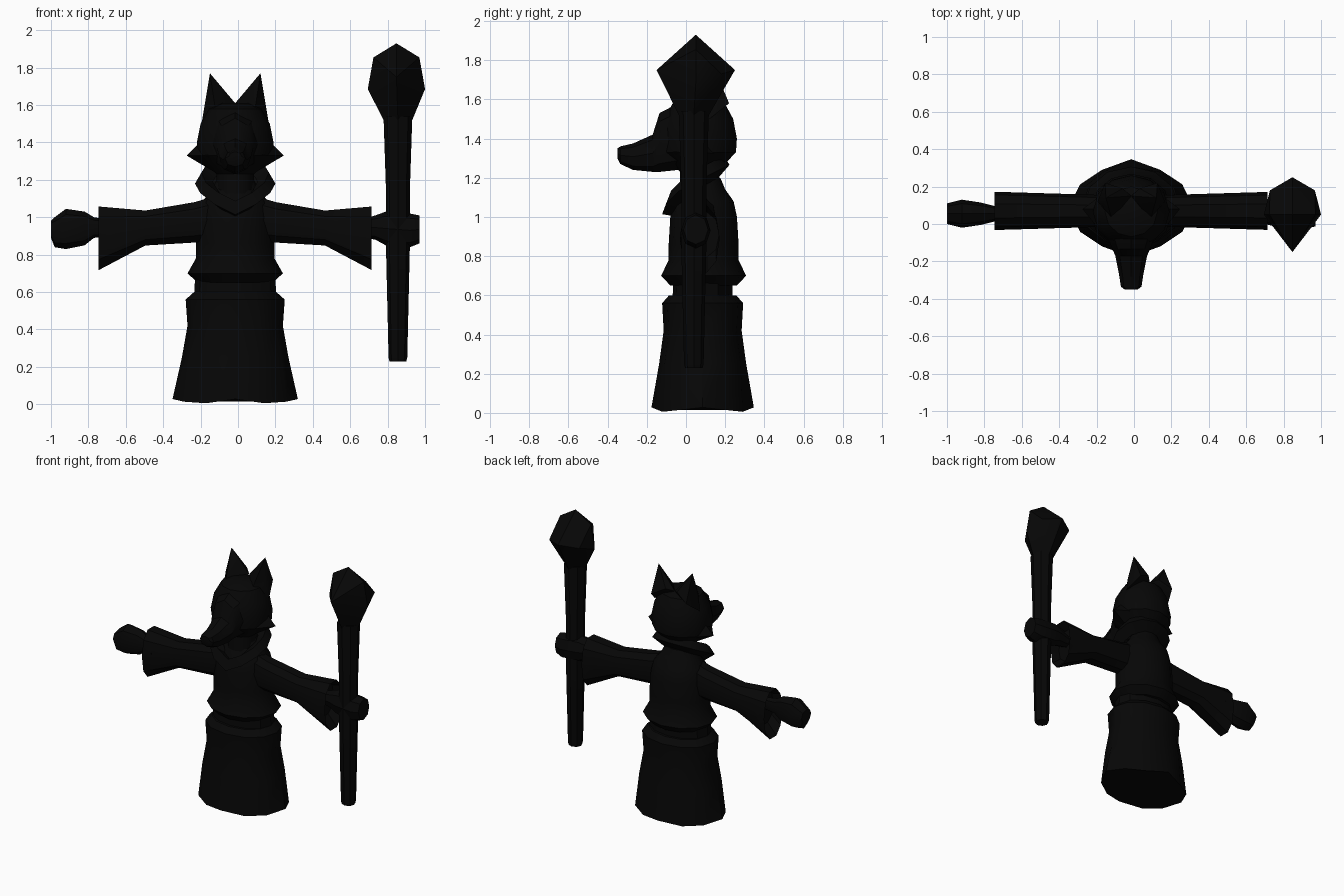
import bpy
import bmesh
import math
from mathutils import Vector

default_cube = bpy.data.objects.get("Cube")
if default_cube:
    bpy.data.objects.remove(default_cube)

# Shared measurements
CENTRE = -.015
BODY_Y = .085
SHAFT = Vector((.855, .04, 0))

near_black = bpy.data.materials.new("near black")
near_black.use_nodes = True
colour = (.002, .002, .002, 1)
near_black.diffuse_color = colour
shader = near_black.node_tree.nodes["Principled BSDF"]
shader.inputs["Base Color"].default_value = colour


def finish(bm, name):
    """Turn the bmesh into a shaded object."""
    bmesh.ops.recalc_face_normals(bm, faces=bm.faces)
    mesh = bpy.data.meshes.new(name)
    bm.to_mesh(mesh)
    bm.free()
    mesh.materials.append(near_black)
    part = bpy.data.objects.new(name, mesh)
    bpy.context.collection.objects.link(part)
    bpy.ops.object.select_all(action='DESELECT')
    part.select_set(True)
    bpy.context.view_layer.objects.active = part
    bpy.ops.object.shade_smooth_by_angle(angle=math.radians(35))


def loft(name, sections, sides=12, boxiness=.95, adjust=None, capped=True):
    """Skin through sections given as (centre, first radius vector, second radius vector)."""
    bm = bmesh.new()
    loops = []
    for centre, across, along in sections:
        loop = []
        for step in range(sides):
            angle = math.tau * step / sides
            c, s = math.cos(angle), math.sin(angle)
            point = (centre + across * math.copysign(abs(c) ** boxiness, c)
                     + along * math.copysign(abs(s) ** boxiness, s))
            if adjust:
                adjust(point)
            loop.append(bm.verts.new(point))
        loops.append(loop)
    for lower, upper in zip(loops, loops[1:]):
        for i in range(sides):
            j = (i + 1) % sides
            bm.faces.new((lower[i], lower[j], upper[j], upper[i]))
    if capped:
        bm.faces.new(loops[0])
        bm.faces.new(loops[-1])
    finish(bm, name)


def hull(name, points):
    """Faceted solid wrapped tightly around a few points."""
    bm = bmesh.new()
    for point in points:
        bm.verts.new(point)
    result = bmesh.ops.convex_hull(bm, input=bm.verts)
    inside = [g for g in result["geom_interior"] if isinstance(g, bmesh.types.BMVert)]
    bmesh.ops.delete(bm, geom=inside, context='VERTS')
    finish(bm, name)


def stacked(profile, depth=.78, x=CENTRE, y=BODY_Y):
    """Level sections from (height, half width); depth is a share of the width."""
    return [(Vector((x, y, height)), Vector((width, 0, 0)), Vector((0, width * depth, 0)))
            for height, width in profile]


def sideways(profile, y, thickness):
    """Upright sections across x from (x, bottom, top)."""
    return [(Vector((x, y, (bottom + top) / 2)), Vector((0, thickness(x), 0)),
             Vector((0, 0, (top - bottom) / 2))) for x, bottom, top in profile]


def shape_hem(point):
    """Wave the hem and pull it in between the front, back and sides."""
    if point.z < .05:
        dx, dy = point.x - CENTRE, point.y - BODY_Y
        turn = math.atan2(dy, dx)
        pull = 1 - .11 * math.sin(2 * turn) ** 2
        point.x = CENTRE + dx * pull
        point.y = BODY_Y + dy * pull
        point.z += .012 * math.cos(4 * turn)


def tilt(point):
    """Drop the collar to a point on the chest and raise it at the nape."""
    point.z += (point.y - .05) / 2
    if point.y < 0:
        point.z += (abs(point.x - CENTRE) - .2) * .4


# Robe: flared skirt, waist band, tunic and neck
loft("skirt", stacked([(.016, .335), (.25, .285), (.42, .255), (.56, .265), (.6, .22)]),
     adjust=shape_hem)
loft("waist_band", stacked([(.57, .22), (.67, .215)], depth=.7))
loft("tunic", stacked([(.65, .2), (.7, .255), (.78, .21), (.86, .21),
                       (1, .2), (1.08, .18), (1.14, .13), (1.2, .1)], depth=.85, y=.09),
     boxiness=1)
loft("neck", stacked([(1.1, .1), (1.28, .1)], depth=1, y=.07))
loft("collar", stacked([(1.14, .14), (1.18, .215), (1.24, .18), (1.19, .12)], depth=.8, y=.05),
     adjust=tilt, capped=False)

# Head, with the snout and brow in one taper
loft("head", stacked([(1.23, .1), (1.33, .2), (1.4, .205), (1.5, .185), (1.58, .14), (1.61, .07)],
                     depth=.95, y=.065), boxiness=1)
snout = []
for y, width, bottom, top in [(-.35, .035, 1.3, 1.35), (-.335, .055, 1.27, 1.36),
                              (-.27, .065, 1.24, 1.375), (-.17, .085, 1.23, 1.42),
                              (-.135, .1, 1.23, 1.53), (-.04, .14, 1.24, 1.58),
                              (.05, .14, 1.26, 1.6)]:
    snout.append((Vector((CENTRE, y, (bottom + top) / 2)), Vector((width, 0, 0)),
                  Vector((0, 0, (top - bottom) / 2))))
loft("snout", snout, sides=8)

# Paired parts: ears, cheek tufts and flared sleeves
for label, side in (("left", 1), ("right", -1)):
    def mirrored(points):
        return [(CENTRE + side * x, y, z) for x, y, z in points]

    hull(label + "_ear", mirrored([(.135, .14, 1.77), (.155, .1, 1.6), (.18, .12, 1.5),
                                   (.14, .22, 1.58), (.045, .19, 1.63), (.045, .1, 1.63),
                                   (0, .15, 1.61), (.1, .01, 1.54)]))
    hull(label + "_cheek", mirrored([(.26, .08, 1.33), (.2, .08, 1.39), (.1, .06, 1.235),
                                     (.14, -.07, 1.33), (.14, .17, 1.32)]))
    sleeve = [(.1, .87, 1.12), (.22, .86, 1.085), (.48, .845, 1.04),
              (.73, .71, 1.065), (.66, .79, 1.03)]
    loft(label + "_sleeve",
         sideways([(CENTRE + side * x, bottom, top) for x, bottom, top in sleeve],
                  y=.07, thickness=lambda x: .08 + .03 * abs(x)), sides=10, boxiness=.85)

# Hands: a loose fist, and one closed round the staff
loft("right_hand", sideways([(-.65, .9, .98), (-.77, .89, 1), (-.82, .85, 1.03),
                             (-.92, .83, 1.045), (-.98, .84, 1), (-1, .89, .98)],
                            y=.055, thickness=lambda x: .08 - abs(x + .9) / 4), sides=8)
loft("left_hand", sideways([(.63, .9, .98), (.735, .88, 1.01), (.79, .85, 1.03),
                            (.92, .84, 1.02), (.97, .86, 1.01)],
                           y=.05, thickness=lambda x: .09 - abs(x - .86) / 4), sides=8)

# Staff: slim shaft and a pointed, faceted head ridged front and back
loft("staff_shaft", stacked([(.23, .045), (.25, .05), (.85, .064), (1.15, .064), (1.54, .077)],
                            depth=1, x=SHAFT.x, y=SHAFT.y), sides=8, boxiness=1)
knob = SHAFT + Vector((-.008, .01, 1.73))
facets = []
for step in range(7):
    angle = math.tau * step / 7
    facets.append(knob + Vector((.157 * math.sin(angle), 0, .2 * math.cos(angle))))
for side in (-1, 1):
    facets.append(knob + Vector((0, .2 * side, .02)))
    facets.append(knob + Vector((.12 * side, .13, 0)))
    facets.append(SHAFT + Vector((.077 * side, 0, 1.52)))
    facets.append(SHAFT + Vector((0, .077 * side, 1.52)))
hull("staff_head", facets)
